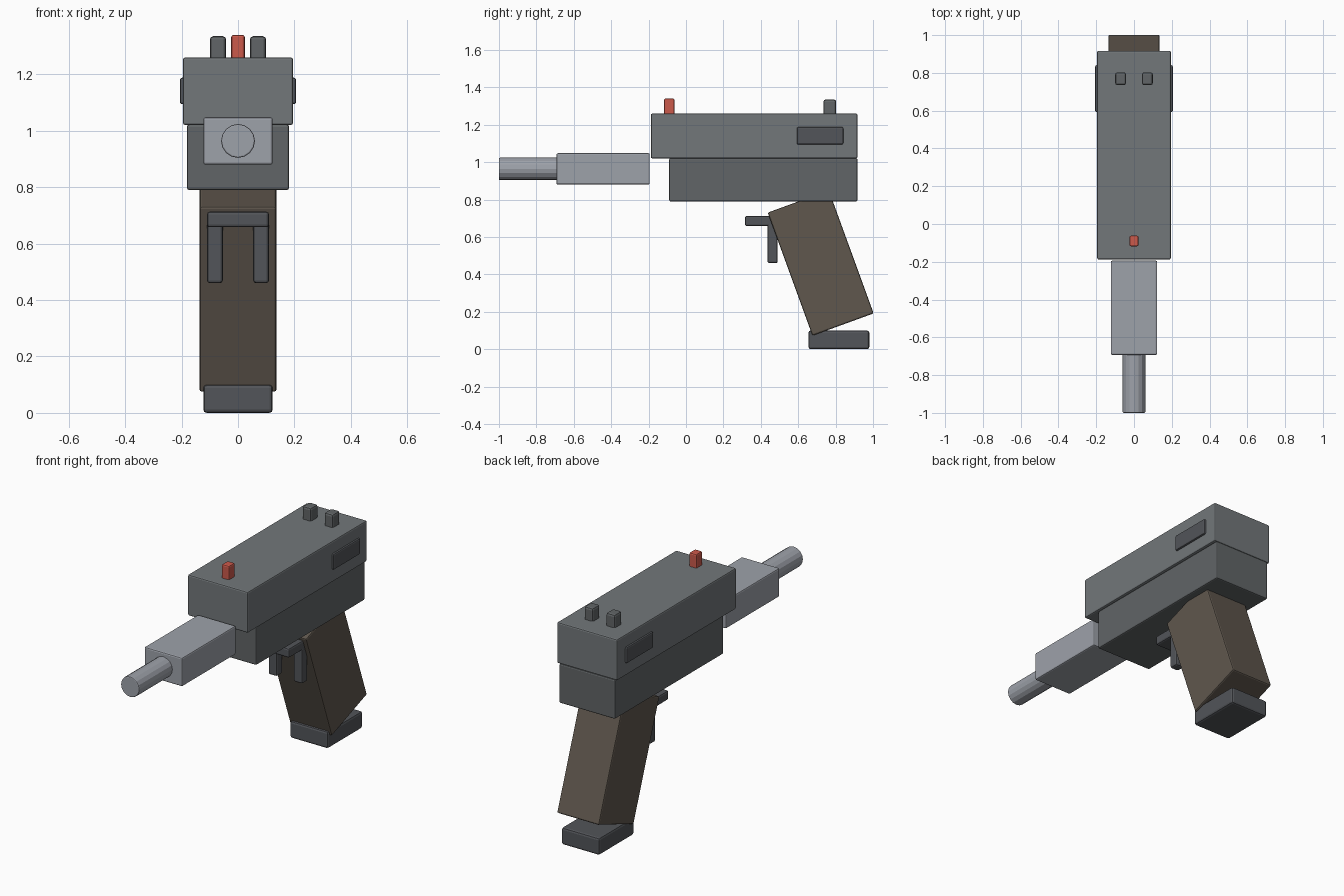
import bpy, math

if "Cube" in bpy.data.objects:
    bpy.data.objects.remove(bpy.data.objects["Cube"])


def material(name, rgb):
    m = bpy.data.materials.new(name)
    m.diffuse_color = (*rgb, 1)
    m.use_nodes = True
    m.node_tree.nodes["Principled BSDF"].inputs["Base Color"].default_value = m.diffuse_color
    return m


slide_mat = material("slide_grey", (0.17, 0.185, 0.195))
frame_mat = material("frame_grey", (0.12, 0.13, 0.135))
dark_mat = material("dark_grey", (0.085, 0.09, 0.10))
steel_mat = material("steel", (0.34, 0.36, 0.40))
grip_mat = material("grip_brown", (0.115, 0.095, 0.075))
red_mat = material("sight_red", (0.60, 0.10, 0.07))


def finish(name, mat, bevel):
    ob = bpy.context.object
    ob.name = name
    ob.data.materials.append(mat)
    bpy.ops.object.transform_apply(location=False, rotation=False, scale=True)
    mod = ob.modifiers.new("soft_edges", 'BEVEL')
    mod.width = bevel
    mod.segments = 2
    mod.limit_method = 'ANGLE'
    mod.angle_limit = math.radians(40)
    return ob


def box(name, x, y, z, mat, bevel=0.008, tilt=0):
    """Bevelled box from (min, max) ranges, tilted about its own x axis."""
    ranges = (x, y, z)
    bpy.ops.mesh.primitive_cube_add(
        size=1, location=[(a + b) / 2 for a, b in ranges],
        rotation=(tilt, 0, 0))
    bpy.context.object.scale = [b - a for a, b in ranges]
    return finish(name, mat, bevel)


# Upper and lower body
box("slide", (-0.195, 0.195), (-0.188, 0.917), (1.02, 1.26), slide_mat)
box("lower_frame", (-0.181, 0.181), (-0.09, 0.917), (0.79, 1.022), frame_mat)

# Barrel block and round muzzle
box("barrel_block", (-0.123, 0.123), (-0.693, -0.194), (0.88, 1.048), steel_mat)
bpy.ops.mesh.primitive_cylinder_add(vertices=16, radius=0.06, depth=0.33,
                                    location=(0, -0.835, 0.964),
                                    rotation=(math.pi / 2, 0, 0))
finish("muzzle", steel_mat, 0.005)

# Slanted grip and its base
box("grip", (-0.136, 0.136), (0.546, 0.894), (0.111, 0.811), grip_mat,
    tilt=math.radians(20))
box("grip_base", (-0.123, 0.123), (0.655, 0.98), (0, 0.1), dark_mat, 0.012)

# Trigger crossbar
box("trigger_bar", (-0.11, 0.11), (0.315, 0.5), (0.658, 0.713), dark_mat, 0.01)

# Front sight
box("front_sight", (-0.024, 0.024), (-0.118, -0.062), (1.24, 1.34), red_mat)

# Paired parts on both sides
for side, s in (("left", -1), ("right", 1)):
    def span(a, b):
        return tuple(sorted((s * a, s * b)))
    box(side + "_trigger_post", span(0.054, 0.11), (0.436, 0.49),
        (0.46, 0.7), dark_mat, 0.01)
    box(side + "_rear_sight", span(0.042, 0.1), (0.735, 0.803),
        (1.24, 1.335), frame_mat, 0.012)
    box(side + "_slide_panel", span(0.17, 0.206), (0.593, 0.841),
        (1.094, 1.188), dark_mat)
